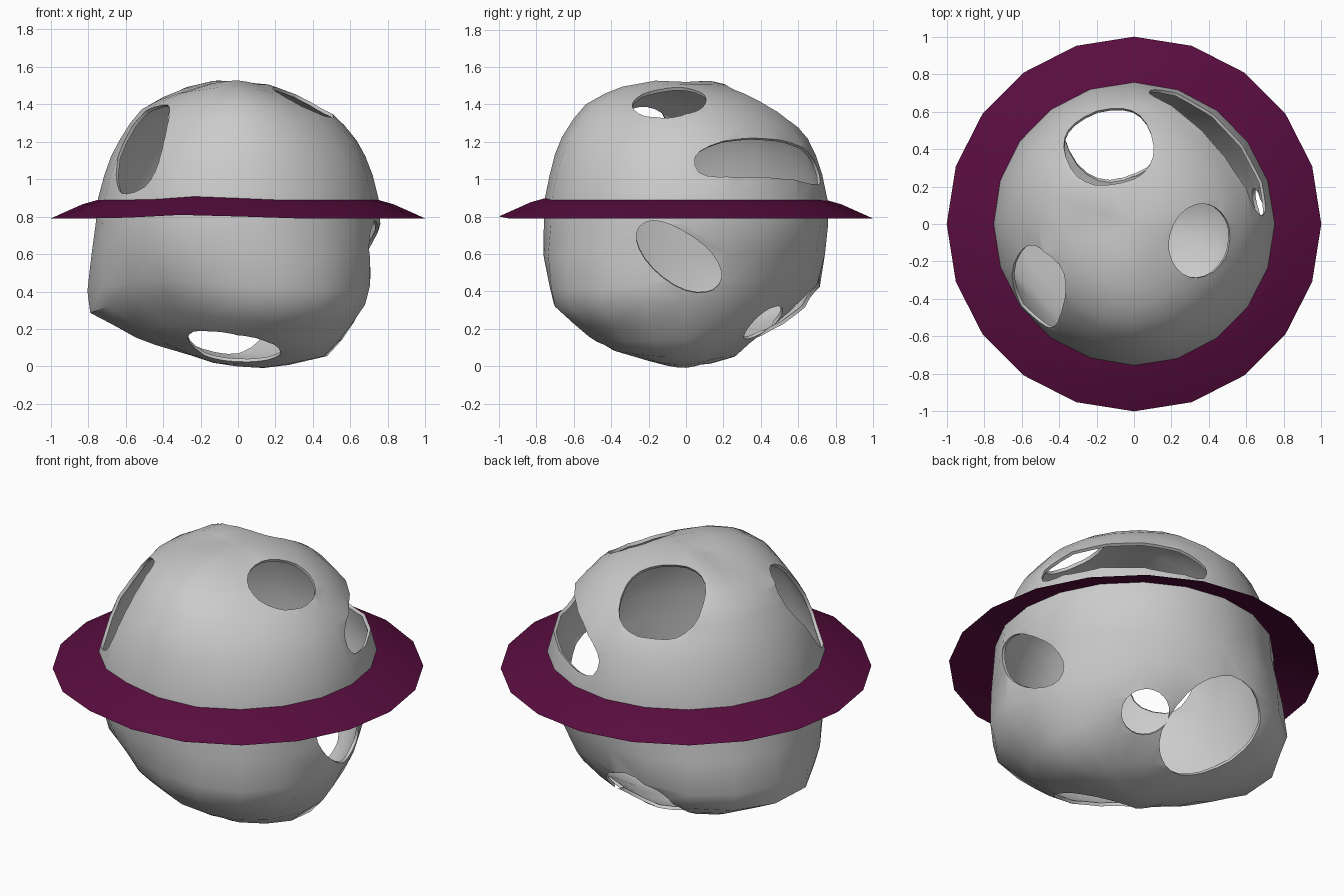
import bpy, bmesh, math
from mathutils import Vector

if "Cube" in bpy.data.objects:
    bpy.data.objects.remove(bpy.data.objects["Cube"])

CENTRE = Vector((0, 0, 0.76))
# shell radius from the centre: rows by elevation, columns every 45 degrees from +x
ELEV = [-90, -70, -56, -40, -31, -24, -12, 0, 20, 35, 50, 65, 90]
RADII = [
    [.76] * 8,
    [.80, .76, .755, .745, .745, .75, .75, .78],
    [.85, .74, .73, .77, .78, .73, .775, .83],
    [.81, .74, .75, .85, .85, .725, .80, .85],
    [.79, .73, .765, .91, .92, .74, .825, .885],
    [.77, .72, .77, .90, .88, .75, .80, .86],
    [.73, .735, .76, .82, .80, .76, .78, .80],
    [.76] * 8,
    [.765, .76, .775, .77, .76, .765, .775, .765],
    [.775, .76, .795, .795, .775, .77, .81, .775],
    [.775, .765, .79, .825, .80, .79, .835, .78],
    [.765, .765, .775, .81, .77, .785, .81, .765],
    [.76] * 8,
]


def catmull(a, b, c, d, t):
    return b + 0.5 * t * (c - a + t * (2*a - 5*b + 4*c - d + t * (3*(b - c) + d - a)))


def radius(az, el):
    """Spline round the azimuth, linear along the elevation."""
    f = (az % 360) / 45
    i, t = int(f), f - int(f)
    k = max(j for j in range(len(ELEV) - 1) if ELEV[j] <= el)
    s = (el - ELEV[k]) / (ELEV[k + 1] - ELEV[k])
    lo, hi = (catmull(*[row[(i + o) % 8] for o in (-1, 0, 1, 2)], t)
              for row in (RADII[k], RADII[k + 1]))
    return lo + (hi - lo) * s


def direction(az, el):
    a, e = math.radians(az), math.radians(el)
    return Vector((math.cos(a) * math.cos(e), math.sin(a) * math.cos(e), math.sin(e)))


def make_object(name, bm):
    bmesh.ops.recalc_face_normals(bm, faces=bm.faces)
    mesh = bpy.data.meshes.new(name)
    bm.to_mesh(mesh)
    bm.free()
    obj = bpy.data.objects.new(name, mesh)
    bpy.context.collection.objects.link(obj)
    return obj


def smooth(obj, angle):
    bpy.ops.object.select_all(action='DESELECT')
    obj.select_set(True)
    bpy.context.view_layer.objects.active = obj
    bpy.ops.object.shade_smooth_by_angle(angle=math.radians(angle))


def bridge(bm, a, b):
    n = len(a)
    for i in range(n):
        bm.faces.new((a[i], a[(i + 1) % n], b[(i + 1) % n], b[i]))


# lumpy hollow shell
N = 20
bm = bmesh.new()
rows = []
for el in [-80, -70, -56, -48, -40, -31, -24, -12, 0, 10, 20, 28, 35, 43, 50, 58, 65, 78]:
    rows.append([bm.verts.new(CENTRE + direction(i * 360 / N, el) * radius(i * 360 / N, el))
                 for i in range(N)])
for a, b in zip(rows, rows[1:]):
    bridge(bm, a, b)
for row, z in ((rows[0], 0), (rows[-1], 1.52)):
    pole = bm.verts.new((0, 0, z))
    for i in range(N):
        bm.faces.new((row[i], row[(i + 1) % N], pole))
shell = make_object("shell", bm)
solid = shell.modifiers.new("thickness", 'SOLIDIFY')
solid.thickness = 0.018
solid.offset = -1


def hole_cutter(axis, half_w, half_h, tilt=0, power=2.0):
    """Rounded prism pointing outwards along the axis."""
    n = Vector(axis).normalized()
    u = Vector((-n.y, n.x, 0)).normalized()
    v = n.cross(u)
    c, s = math.cos(math.radians(tilt)), math.sin(math.radians(tilt))
    u, v = u * c + v * s, v * c - u * s
    bm = bmesh.new()
    rings = []
    for d in (0.4, 1.2):
        ring = []
        for i in range(24):
            t = 2 * math.pi * i / 24
            p = [math.copysign(abs(q) ** (2 / power), q) for q in (math.cos(t), math.sin(t))]
            ring.append(bm.verts.new(CENTRE + n * d + u * p[0] * half_w + v * p[1] * half_h))
        rings.append(ring)
        bm.faces.new(ring)
    bridge(bm, *rings)
    cutter = make_object("hole_cutter", bm)
    cutter.hide_render = True
    return cutter


# axis from the shell centre, half width, half height, tilt, squareness
HOLES = [
    ((-.14, .43, .64), .235, .24, 0, 2.4),      # top back
    ((.35, -.09, .65), .20, .18, 0, 2.0),       # top right
    ((-.51, -.34, .41), .19, .28, 22, 2.6),     # upper front left
    ((.535, .525, .40), .45, .12, -4, 2.8),     # long slot, upper back right
    ((.72, -.04, -.18), .265, .135, -38, 2.1),  # right side
    ((-.02, -.34, -.67), .25, .19, 0, 2.0),     # lower front
    ((-.12, .51, -.54), .255, .31, 0, 2.1),     # lower back
    ((.27, .42, -.54), .13, .13, 0, 2.0),       # small, lower back right
]
cutters = [hole_cutter(*h) for h in HOLES]
for cutter in cutters:
    cut = shell.modifiers.new("hole", 'BOOLEAN')
    cut.operation = 'DIFFERENCE'
    cut.solver = 'EXACT'
    cut.object = cutter

# bake the holes, then drop the cutters
bpy.context.view_layer.update()
graph = bpy.context.evaluated_depsgraph_get()
baked = bpy.data.meshes.new_from_object(shell.evaluated_get(graph))
shell.modifiers.clear()
shell.data = baked
for cutter in cutters:
    bpy.data.objects.remove(cutter)
smooth(shell, 45)

# sloping 20-sided brim with a slight lift at the front
bm = bmesh.new()
loops = []
for r, z in ((0.745, 0.89), (0.83, 0.866), (1.0, 0.79)):
    loop = []
    for i in range(20):
        lift = 0.02 * math.exp(-((i * 18 - 256) / 18) ** 2)
        a = math.radians(i * 18)
        loop.append(bm.verts.new((r * math.cos(a), r * math.sin(a), z + lift)))
    loops.append(loop)
for a, b in zip(loops, loops[1:]):
    bridge(bm, a, b)
brim = make_object("brim", bm)
if brim.data.polygons[0].normal.z < 0:
    brim.data.flip_normals()
purple = bpy.data.materials.new("purple")
purple.diffuse_color = (0.10, 0.004, 0.05, 1)
purple.use_nodes = True
purple.node_tree.nodes["Principled BSDF"].inputs["Base Color"].default_value = purple.diffuse_color
brim.data.materials.append(purple)
smooth(brim, 30)
